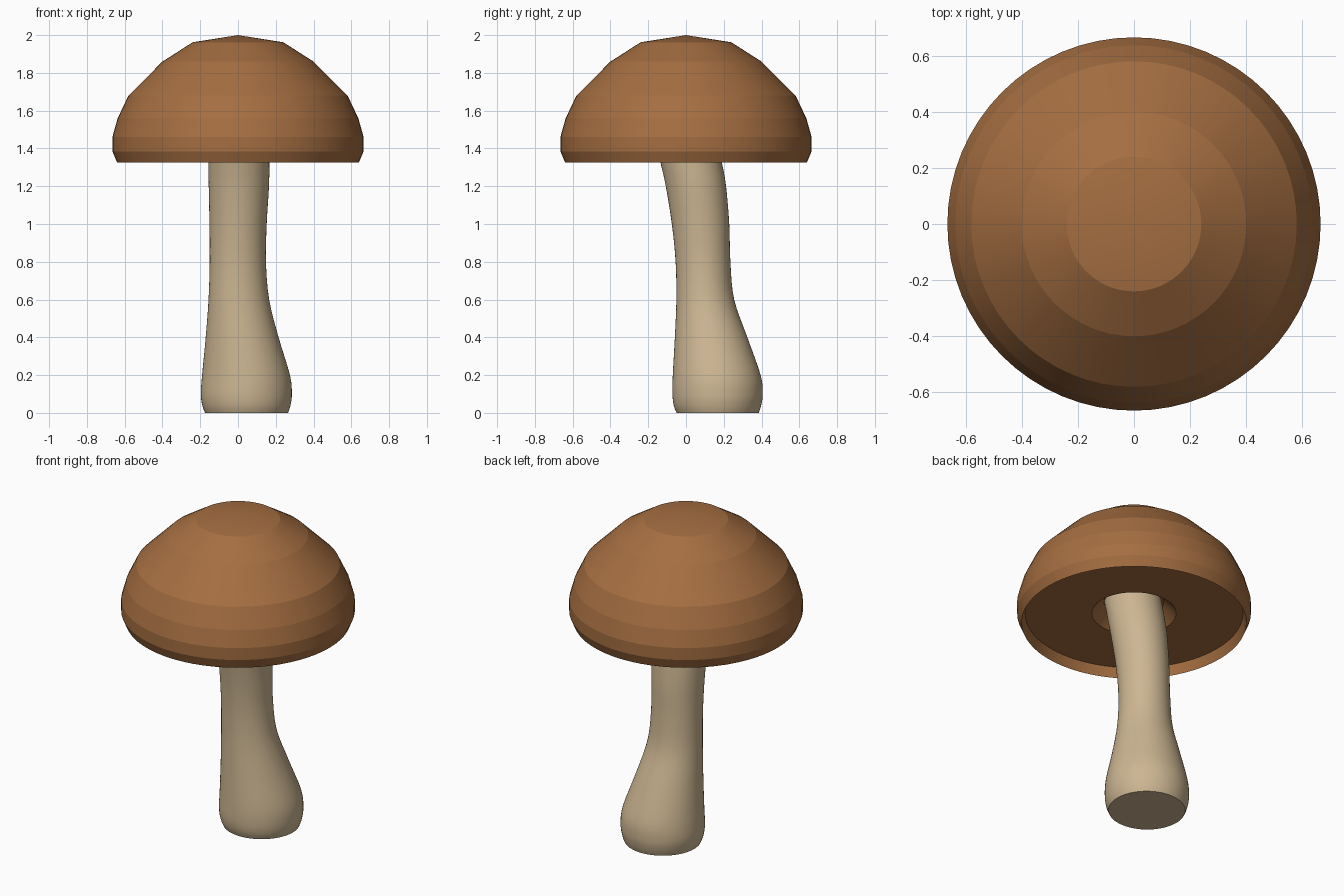
import bpy, bmesh, math

if "Cube" in bpy.data.objects:
    bpy.data.objects.remove(bpy.data.objects["Cube"])

SEG = 64


def material(name, rgb):
    m = bpy.data.materials.new(name)
    m.diffuse_color = (*rgb, 1)
    m.use_nodes = True
    m.node_tree.nodes["Principled BSDF"].inputs["Base Color"].default_value = m.diffuse_color
    return m


def loft(name, rings, mat, smooth_angle):
    """Skin elliptical rings (cx, cy, rx, ry, z); a zero radius closes to a point."""
    bm = bmesh.new()
    loops = []
    for cx, cy, rx, ry, z in rings:
        n = SEG if rx > 0 else 1
        loops.append([bm.verts.new((cx + rx * math.cos(math.tau * i / SEG),
                                    cy + ry * math.sin(math.tau * i / SEG), z))
                      for i in range(n)])
    for a, b in zip(loops, loops[1:]):
        for i in range(SEG):
            j = (i + 1) % SEG
            quad = [a[i % len(a)], a[j % len(a)], b[j % len(b)], b[i % len(b)]]
            bm.faces.new(list(dict.fromkeys(quad)))
    for end in (loops[0], loops[-1]):
        if len(end) > 1:
            bm.faces.new(end)
    bmesh.ops.recalc_face_normals(bm, faces=bm.faces)
    mesh = bpy.data.meshes.new(name)
    bm.to_mesh(mesh)
    bm.free()
    mesh.materials.append(mat)
    obj = bpy.data.objects.new(name, mesh)
    bpy.context.collection.objects.link(obj)
    bpy.ops.object.select_all(action='DESELECT')
    bpy.context.view_layer.objects.active = obj
    obj.select_set(True)
    bpy.ops.object.shade_smooth_by_angle(angle=math.radians(smooth_angle))
    return obj


def catmull(p0, p1, p2, p3, t):
    return [0.5 * (2 * b + (c - a) * t + (2 * a - 5 * b + 4 * c - d) * t ** 2
                   + (3 * b - a - 3 * c + d) * t ** 3)
            for a, b, c, d in zip(p0, p1, p2, p3)]


brown = material("cap brown", (0.376, 0.156, 0.053))
cream = material("stem cream", (0.61, 0.47, 0.29))

# Cap: stepped dome, lip, recessed underside and a dimple around the stem
cap_profile = [(0, 2.0), (0.24, 1.962), (0.40, 1.86), (0.58, 1.68), (0.637, 1.56),
               (0.665, 1.46), (0.665, 1.385), (0.64, 1.325),
               (0.62, 1.385), (0.24, 1.385), (0.17, 1.46), (0, 1.46)]
loft("cap", [(0, 0, r, r, z) for r, z in cap_profile], brown, 7)

# Stem: z, left, right, front, back extents of each cross-section
sections = [(0, -0.175, 0.265, -0.05, 0.385), (0.04, -0.189, 0.278, -0.065, 0.398),
            (0.1, -0.197, 0.285, -0.072, 0.406), (0.2, -0.19, 0.275, -0.07, 0.395),
            (0.4, -0.171, 0.215, -0.059, 0.325), (0.6, -0.156, 0.165, -0.051, 0.255),
            (0.8, -0.15, 0.148, -0.055, 0.235), (1.0, -0.151, 0.152, -0.075, 0.229),
            (1.2, -0.155, 0.164, -0.107, 0.212), (1.325, -0.157, 0.166, -0.135, 0.19),
            (1.48, -0.157, 0.166, -0.172, 0.155)]
rings = []
for k in range(len(sections) - 1):
    pts = [sections[min(max(k + o, 0), len(sections) - 1)] for o in (-1, 0, 1, 2)]
    rings += [catmull(*pts, s / 4) for s in range(4)]
rings.append(sections[-1])
loft("stem", [((l + r) / 2, (f + b) / 2, (r - l) / 2, (b - f) / 2, z)
              for z, l, r, f, b in rings], cream, 40)
